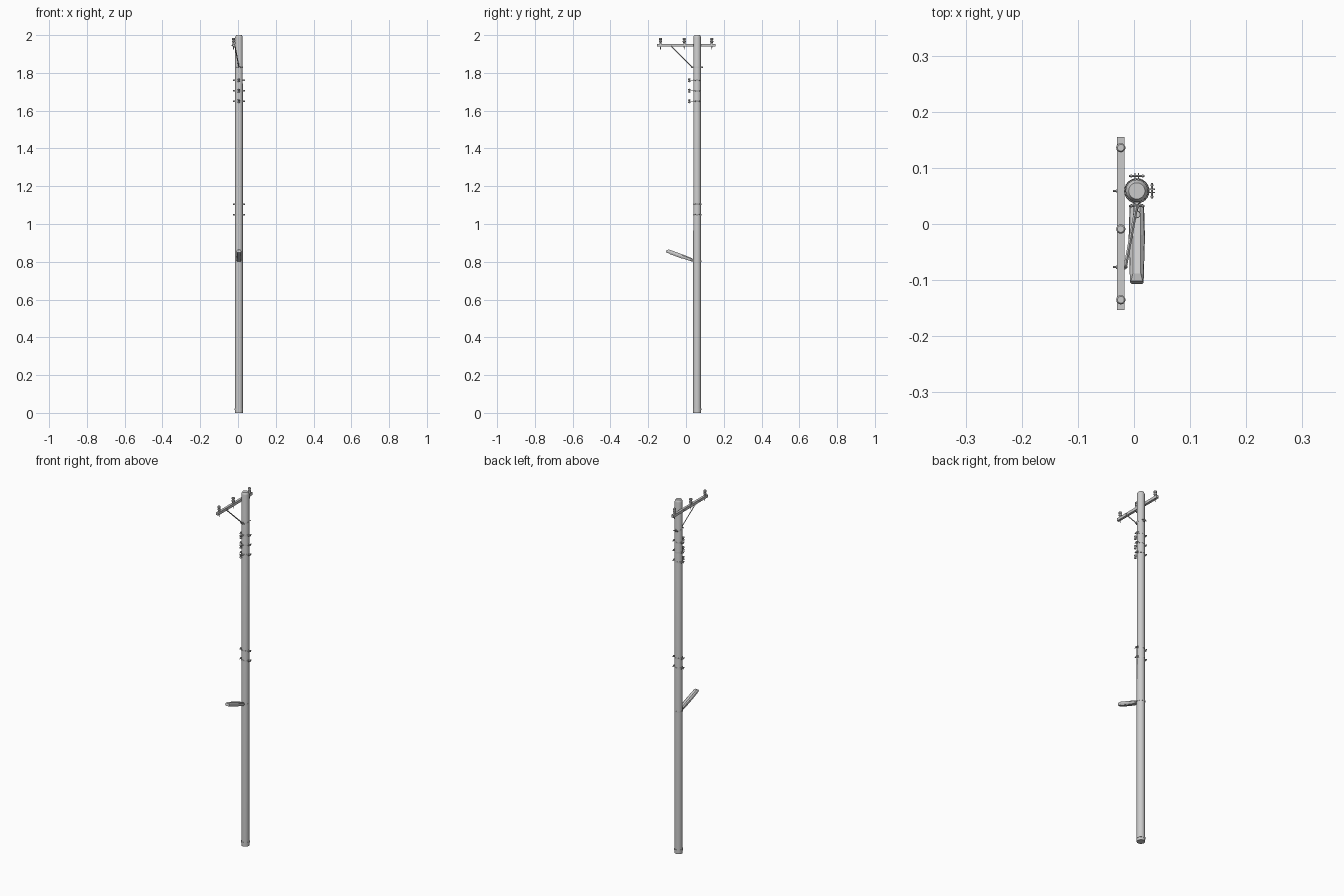
import bpy, bmesh, math
from mathutils import Vector, Matrix

if "Cube" in bpy.data.objects:
    bpy.data.objects.remove(bpy.data.objects["Cube"])

PX, PY = 0.005, 0.059        # pole axis


def make(name, bm, smooth=False):
    bmesh.ops.recalc_face_normals(bm, faces=bm.faces[:])
    me = bpy.data.meshes.new(name)
    bm.to_mesh(me)
    bm.free()
    ob = bpy.data.objects.new(name, me)
    bpy.context.collection.objects.link(ob)
    if smooth:
        bpy.ops.object.select_all(action='DESELECT')
        ob.select_set(True)
        bpy.context.view_layer.objects.active = ob
        bpy.ops.object.shade_smooth_by_angle(angle=math.radians(35))
    return ob


def loft(bm, rings):
    """Skin a list of point loops and cap both ends."""
    vs = [[bm.verts.new(p) for p in r] for r in rings]
    n = len(vs[0])
    for a, b in zip(vs, vs[1:]):
        for i in range(n):
            bm.faces.new((a[i], a[(i + 1) % n], b[(i + 1) % n], b[i]))
    bm.faces.new(vs[0][::-1])
    bm.faces.new(vs[-1])


def turned(bm, x, y, profile, n=16):
    """Solid of revolution about a vertical axis; profile = (radius, z)."""
    loft(bm, [[(x + r * math.cos(2 * math.pi * i / n), y + r * math.sin(2 * math.pi * i / n), z)
               for i in range(n)] for r, z in profile])


def box(bm, c, s):
    bmesh.ops.create_cube(bm, size=1, matrix=Matrix.Translation(c) @ Matrix.Diagonal((*s, 1)))


def rod(bm, a, b, r, n=8):
    a, b = Vector(a), Vector(b)
    q = (b - a).to_track_quat('Z', 'Y').to_matrix().to_4x4()
    bmesh.ops.create_cone(bm, cap_ends=True, segments=n, radius1=r, radius2=r,
                          depth=(b - a).length, matrix=Matrix.Translation((a + b) / 2) @ q)


def pole_r(z):
    return 0.0212 - 0.0006 * z


# Pole with chamfered top
bm = bmesh.new()
turned(bm, PX, PY, [(pole_r(0), 0), (pole_r(2), 1.988), (0.0188, 1.993), (0.0145, 2.0)], 24)
make("pole", bm, True)

# Thin ring near the foot
bm = bmesh.new()
turned(bm, PX, PY, [(0.0226, 0.016), (0.0226, 0.024)], 24)
make("base_ring", bm, True)

# Crossarm with through bolts
bm = bmesh.new()
box(bm, (-0.0235, 0.001, 1.946), (0.013, 0.308, 0.015))
make("crossarm", bm)
bm = bmesh.new()
for y, x1 in ((PY, -0.01), (-0.077, -0.012)):
    rod(bm, (-0.037, y, 1.946), (x1, y, 1.946), 0.0018)
    rod(bm, (-0.0325, y, 1.946), (-0.0295, y, 1.946), 0.0032, 6)
make("crossarm_bolts", bm)

# Crossarm insulators, pins and nuts
for k, y in enumerate((-0.135, -0.009, 0.136)):
    bm = bmesh.new()
    turned(bm, -0.0235, y, [(0.005, 1.953), (0.006, 1.962), (0.0083, 1.964), (0.0083, 1.969),
                            (0.0055, 1.971), (0.0055, 1.974), (0.0083, 1.976),
                            (0.0083, 1.982), (0.006, 1.985)])
    make(f"pin_insulator_{k + 1}", bm, True)
    bm = bmesh.new()
    rod(bm, (-0.0235, y, 1.924), (-0.0235, y, 1.96), 0.0018)
    rod(bm, (-0.0235, y, 1.934), (-0.0235, y, 1.939), 0.0035, 6)
    make(f"insulator_pin_{k + 1}", bm)

# Diagonal brace
bm = bmesh.new()
rod(bm, (-0.016, -0.079, 1.942), (PX, 0.034, 1.83), 0.003, 4)
make("brace", bm)


# Split clamp bands: ears on two sides, each closed by a tangential bolt
def clamp(name, z, along_y=False, ears=True):
    bm = bmesh.new()
    r = pole_r(z) + 0.0012
    turned(bm, PX, PY, [(r, z - 0.004), (r, z + 0.004)], 24)
    make(name, bm, True)
    if not ears:
        return
    bm = bmesh.new()
    for s in (-1, 1):
        u = Vector((0, s, 0)) if along_y else Vector((s, 0, 0))
        t = Vector((u.y, u.x, 0))
        c = Vector((PX, PY, z)) + u * (r + 0.0045)
        for k in (-1, 1):
            p = c + t * 0.003 * k
            size = (0.002, 0.012, 0.008) if along_y else (0.012, 0.002, 0.008)
            box(bm, p, size)
            rod(bm, c + u * 0.001 + t * 0.009 * k, c + u * 0.001 + t * 0.0115 * k, 0.003, 6)
        rod(bm, c + u * 0.001 - t * 0.0138, c + u * 0.001 + t * 0.0138, 0.0016)
    make(name + "_ears", bm)


clamp("brace_clamp", 1.83, True)
for k, z in enumerate((1.76, 1.705, 1.65, 1.105, 1.05)):
    clamp(f"band_clamp_{k + 1}", z)
clamp("lamp_clamp", 0.803, ears=False)

# Spool insulators on the front of the three upper bands
for k, z in enumerate((1.76, 1.705, 1.65)):
    bm = bmesh.new()
    box(bm, (PX, 0.0285, z), (0.005, 0.023, 0.003))
    rod(bm, (PX, 0.017, z - 0.012), (PX, 0.017, z + 0.012), 0.0015)
    make(f"spool_bracket_{k + 1}", bm)
    bm = bmesh.new()
    turned(bm, PX, 0.017, [(0.006, z - 0.0095), (0.0068, z - 0.006), (0.004, z - 0.002),
                           (0.004, z + 0.002), (0.0068, z + 0.006), (0.006, z + 0.0095)], 12)
    make(f"spool_insulator_{k + 1}", bm, True)

# Street lamp: tilted faceted housing, lens below
start = Vector((PX, 0.034, 0.809))
axis = Vector((0, -0.134, 0.049)).normalized()
up = Vector((1, 0, 0)).cross(axis)
if up.z < 0:
    up = -up


def section(d, w, top, lo, hi):
    pts = [(-w * .8, lo), (w * .8, lo), (w, lo * .3), (w * .9, hi * .45), (top, hi), (-top, hi),
           (-w * .9, hi * .45), (-w, lo * .3)]
    return [start + axis * d + Vector((a, 0, 0)) + up * b for a, b in pts]


bm = bmesh.new()
loft(bm, [section(0, .0125, .006, -.008, .007), section(.012, .0132, .006, -.009, .009),
          section(.06, .0145, .007, -.010, .010), section(.134, .0125, .007, -.010, .010),
          section(.146, .0122, .0105, -.010, .004)])
make("lamp_housing", bm)
bm = bmesh.new()
rings = []
for w, a, b, h in ((.0095, .05, .130, -.0095), (.0075, .056, .124, -.0115)):
    rings.append([start + axis * d + Vector((x, 0, 0)) + up * h
                  for x, d in ((-w, a), (w, a), (w, b), (-w, b))])
loft(bm, rings)
make("lamp_lens", bm)
bm = bmesh.new()
rod(bm, (PX, 0.045, 0.803), start + axis * 0.006, 0.006, 12)
make("lamp_mount", bm, True)
